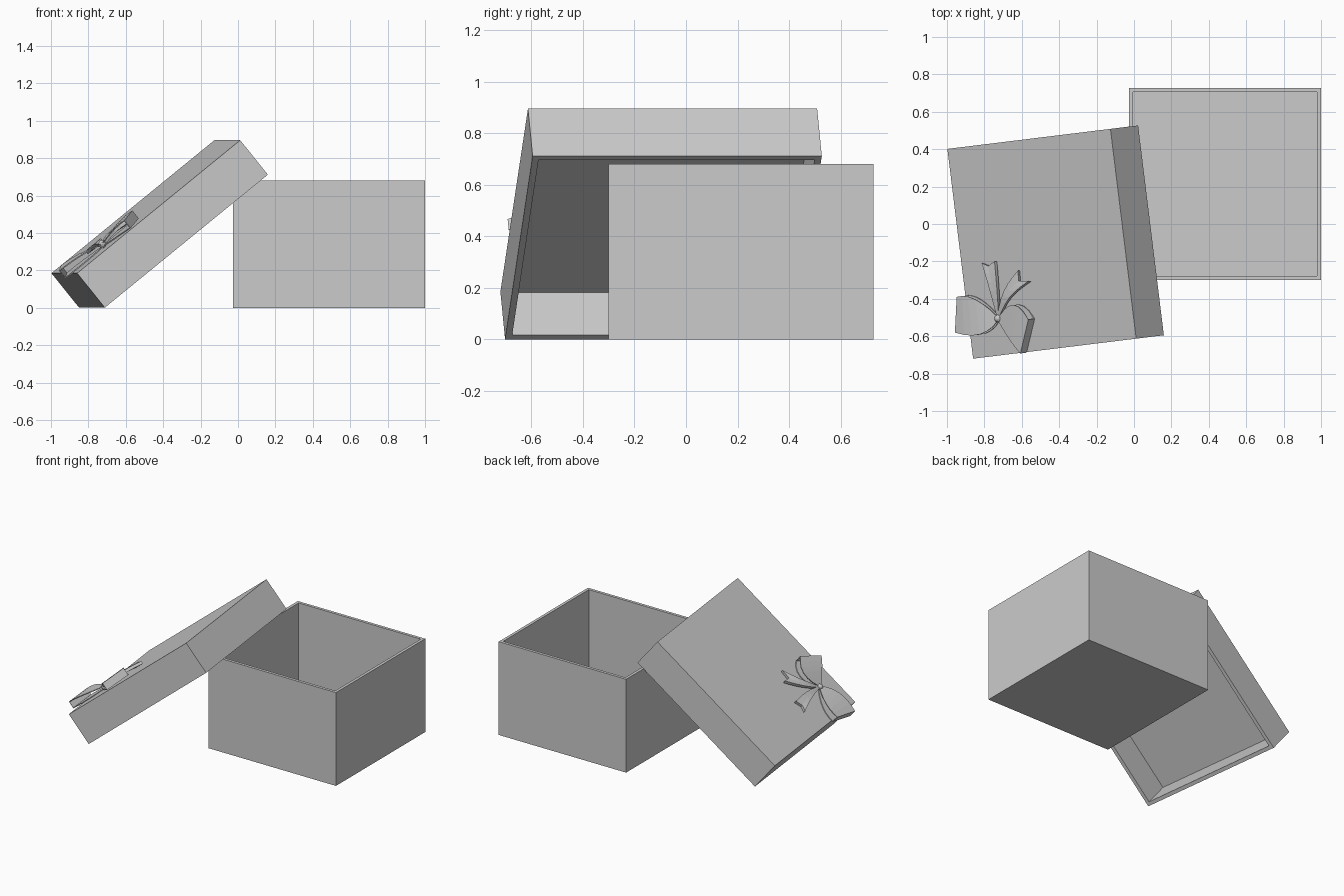
import bpy, bmesh, math
from mathutils import Matrix, Vector

if "Cube" in bpy.data.objects:
    bpy.data.objects.remove(bpy.data.objects["Cube"])

# Lid frame: tilted 39 degrees, turned 7 degrees, origin at the low front top corner
LID = (Matrix.Translation((-0.86, -0.72, 0.185))
       @ Matrix.Rotation(math.radians(7), 4, 'Z')
       @ Matrix.Rotation(math.radians(-39), 4, 'Y'))
# Bow frame: knot position on the lid's top face
BOW = LID @ Matrix.Translation((0.222, 0.197, 0))


def finish(name, bm, matrix):
    bmesh.ops.recalc_face_normals(bm, faces=bm.faces)
    mesh = bpy.data.meshes.new(name)
    bm.to_mesh(mesh)
    bm.free()
    ob = bpy.data.objects.new(name, mesh)
    bpy.context.collection.objects.link(ob)
    ob.matrix_world = matrix
    return ob


def tray(name, lo, hi, wall, depth, open_dir, matrix=Matrix()):
    """Box hollowed from its top (open_dir=1) or bottom (-1)."""
    bm = bmesh.new()
    bmesh.ops.create_cube(bm, size=1)
    lo, hi = Vector(lo), Vector(hi)
    for v in bm.verts:
        v.co = Vector(((v.co[i] + 0.5) * (hi[i] - lo[i]) + lo[i] for i in range(3)))
    bm.normal_update()
    face = next(f for f in bm.faces if f.normal.z * open_dir > 0.9)
    bmesh.ops.inset_region(bm, faces=[face], thickness=wall)
    res = bmesh.ops.extrude_face_region(bm, geom=[face])
    bmesh.ops.translate(bm, vec=(0, 0, -open_dir * depth),
                        verts=[g for g in res['geom'] if isinstance(g, bmesh.types.BMVert)])
    if face.is_valid:
        bmesh.ops.delete(bm, geom=[face], context='FACES_ONLY')
    return finish(name, bm, matrix)


def curve3(a, b, c, t):
    """Quadratic through a (t=0), b (t=0.5), c (t=1)."""
    return (a * (2 * t - 1) * (t - 1) + b * 4 * t * (1 - t) + c * t * (2 * t - 1))


def ribbon(name, rows, thickness):
    bm = bmesh.new()
    vs = [[bm.verts.new(p) for p in row] for row in rows]
    for r, s in zip(vs, vs[1:]):
        for i in range(len(r) - 1):
            bm.faces.new((r[i], r[i + 1], s[i + 1], s[i]))
    ob = finish(name, bm, BOW)
    mod = ob.modifiers.new("thickness", 'SOLIDIFY')
    mod.thickness = thickness
    mod.offset = 0
    return ob


def loop(name, start, mid, end):
    """Folded ribbon: out along the top, down the end, back along the lid."""
    steps = [i / 6 for i in range(7)]

    def row(t, z):
        return [curve3(Vector(start[k]), Vector(mid[k]), Vector(end[k]), t).to_3d()
                + Vector((0, 0, z)) for k in range(2)]
    top = [row(t, 0.022 + 0.036 * math.sin(t * math.pi / 2)) for t in steps]
    bottom = [row(t, 0.008) for t in reversed(steps)]
    ribbon(name, top + bottom, 0.006)


def tail(name, root, left, notch, right, bend):
    """Ribbon tail with a swallow-cut end."""
    ends = [Vector(p) for p in (left, notch, right)]
    side = (ends[2] - ends[0]).normalized() * 0.006
    rows = []
    for i in range(7):
        t = i / 6
        row = []
        for k, e in enumerate(ends):
            a = Vector(root) + side * (k - 1)
            p = a.lerp(e, t) + Vector(bend) * math.sin(t * math.pi)
            row.append((p.x, p.y, 0.014 + 0.012 * math.sin(t * math.pi)))
        rows.append(row)
    ribbon(name, rows, 0.02)


# Open box and its leaning lid
tray("box", (-0.027, -0.30, 0), (1.0, 0.728, 0.68), 0.03, 0.65, 1)
tray("lid", (0, 0, -0.237), (1.13, 1.13, 0), 0.036, 0.213, -1, LID)

# Bow loops
loop("bow_loop_low", [(0, 0.008), (0, -0.008)],
     [(-0.123, 0.118), (-0.115, -0.072)], [(-0.232, 0.141), (-0.274, -0.047)])
loop("bow_loop_high", [(0.008, 0.006), (-0.004, -0.006)],
     [(0.138, 0.062), (0.075, -0.107)], [(0.235, -0.024), (0.151, -0.199)])

# Bow tails
tail("bow_tail_back", (0.0, 0.01), (-0.065, 0.303), (-0.023, 0.284), (0.025, 0.304), (0.012, 0))
tail("bow_tail_side", (0.005, 0.01), (0.175, 0.241), (0.172, 0.183), (0.24, 0.176), (-0.015, 0.015))

# Knot
bm = bmesh.new()
bmesh.ops.create_uvsphere(bm, u_segments=10, v_segments=6, radius=0.022)
finish("bow_knot", bm, BOW @ Matrix.Translation((0, 0, 0.02)))
